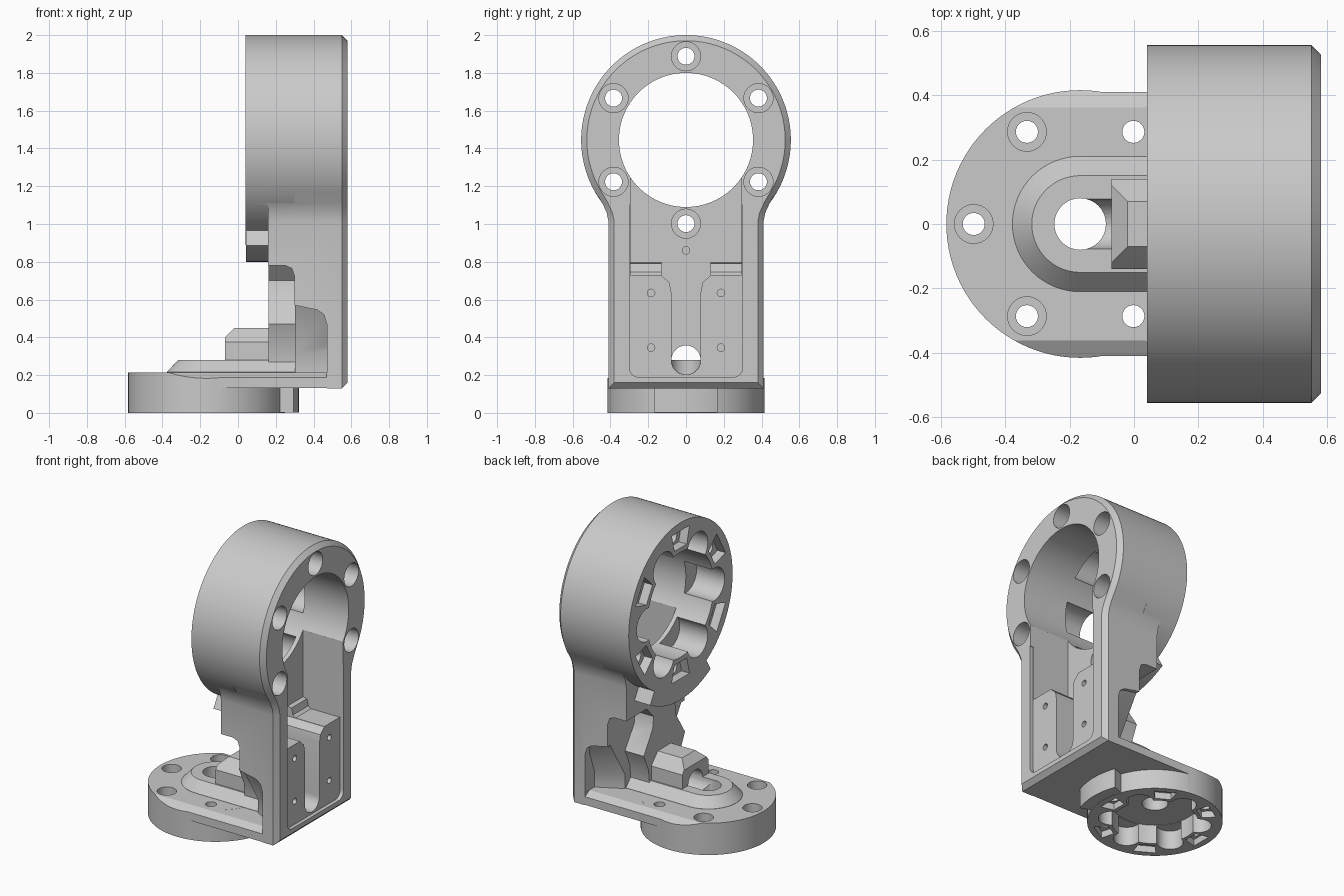
import bpy, bmesh
from math import cos, sin, radians

if "Cube" in bpy.data.objects:
    bpy.data.objects.remove(bpy.data.objects["Cube"])

metal = bpy.data.materials.new("plain grey metal")
metal.use_nodes = True
GREY = (0.59, 0.59, 0.59, 1)
metal.diffuse_color = GREY
metal.node_tree.nodes["Principled BSDF"].inputs["Base Color"].default_value = GREY


def loft(name, loops, levels, axis):
    """Closed solid through matching 2D loops placed at levels along an axis."""
    place = {"x": lambda p, t: (t, p[0], p[1]),
             "y": lambda p, t: (p[0], t, p[1]),
             "z": lambda p, t: (p[0], p[1], t)}[axis]
    bm = bmesh.new()
    rows = [[bm.verts.new(place(p, t)) for p in loop] for loop, t in zip(loops, levels)]
    n = len(rows[0])
    for a, b in zip(rows, rows[1:]):
        for i in range(n):
            j = (i + 1) % n
            bm.faces.new((a[i], a[j], b[j], b[i]))
    bm.faces.new(rows[0])
    bm.faces.new(rows[-1])
    bmesh.ops.recalc_face_normals(bm, faces=bm.faces)
    mesh = bpy.data.meshes.new(name)
    bm.to_mesh(mesh)
    bm.free()
    mesh.materials.append(metal)
    obj = bpy.data.objects.new(name, mesh)
    bpy.context.collection.objects.link(obj)
    return obj


def prism(name, pts, a, b, axis):
    return loft(name, [pts, pts], [a, b], axis)


def arc(c, r, start, end, n):
    return [(c[0] + r * cos(radians(start + (end - start) * i / n)),
             c[1] + r * sin(radians(start + (end - start) * i / n))) for i in range(n + 1)]


def circle(c, r, n=64):
    return arc(c, r, 0, 360, n)[:-1]


def stadium(r, end):
    return arc(HUB, r, 90, 270, 32) + [(end, -r), (end, r)]


def mirrored(half):
    """Symmetric outline from its right half, listed bottom to top."""
    return half + [(-y, z) for y, z in reversed(half)]


def combine(body, other, operation):
    mod = body.modifiers.new("join", "BOOLEAN")
    mod.operation, mod.solver, mod.object = operation, "EXACT", other
    bpy.context.view_layer.objects.active = body
    bpy.ops.object.modifier_apply(modifier=mod.name)
    bpy.data.objects.remove(other)


def add(other):
    combine(bracket, other, "UNION")


def cut(other):
    combine(bracket, other, "DIFFERENCE")


RING = (0, 1.445)     # y, z centre of the upper ring
HUB = (-0.167, 0)     # x, y centre of the lower flange


# Upright plate whose outline flows into the ring, with a chamfered outer face
def outline(d):
    w, r = 0.41 - d, 0.555 - d
    neck = [(w, 1.01), (w + 0.01, 1.06), (w + 0.035, 1.115)]
    return ([(-w, 0.13 + d), (w, 0.13 + d)] + neck
            + arc(RING, r, -29, 209, 119) + [(-y, z) for y, z in reversed(neck)])


bracket = loft("bracket_body", [outline(0), outline(0), outline(0.03)],
               [0.16, 0.55, 0.58], "x")

# Undercut behind the upright
cut(prism("undercut", [(0.1, 0.05), (0.47, 0.05), (0.47, 0.47), (0.455, 0.52), (0.42, 0.545),
                       (0.30, 0.57), (0.30, 0.72), (0.285, 0.765), (0.25, 0.78), (0.1, 0.78)],
          -0.7, 0.7, "y"))

# Ring collar, sharing the facets of the upright, and its locating key
add(prism("ring_collar", arc(RING, 0.555, 1, 361, 180)[:-1], 0.04, 0.3, "x"))
add(prism("ring_key", arc(RING, 0.645, -120, -60, 16) + arc(RING, 0.5, -60, -120, 16),
          0.042, 0.2, "x"))

# Lower flange, its key, and the slab reaching under the upright
add(prism("flange", circle(HUB, 0.415, 96), 0, 0.215, "z"))
add(prism("flange_key", arc(HUB, 0.49, -20, 20, 12) + arc(HUB, 0.36, 20, -20, 12),
          0.002, 0.15, "z"))
add(prism("slab", stadium(0.409, 0.5), 0.132, 0.2145, "z"))
for side in (-1, 1):
    slope = [(0.36, 0.216), (0.43, 0.174), (0.43, 0.3), (0.36, 0.3)]
    cut(prism("edge_slope", [(side * y, z) for y, z in slope], -0.7, 0.469, "x"))

# Raised boss, waisted central rib with flared roots, and the cable hood
add(loft("boss", [stadium(0.21, 0.4), stadium(0.21, 0.4), stadium(0.15, 0.4)],
         [0.17, 0.216, 0.28], "z"))
add(prism("rib", mirrored([(0.15, 0.18), (0.17, 0.36), (0.22, 0.47), (0.125, 0.62),
                           (0.115, 0.70), (0.20, 0.79)]), 0.162, 0.32, "x"))
add(loft("rib_root", [mirrored([(0.22, 0.18), (0.22, 0.31), (0.40, 0.60), (0.40, 0.72)]),
                      mirrored([(0.32, 0.18), (0.32, 0.33), (0.40, 0.54), (0.40, 0.72)])],
         [0.302, 0.49], "x"))


def hood(top, crown):
    return mirrored([(0.14, 0.18), (0.14, 0.375), (crown, top)])


add(loft("hood", [hood(0.40, 0.12), hood(0.45, 0.07), hood(0.45, 0.07)],
         [-0.07, -0.02, 0.25], "x"))

# Main bore, deep pocket below it, shallow panel and cable slot
cut(prism("bore", circle(RING, 0.355, 96), -0.1, 0.7, "x"))
cut(prism("deep_pocket", [(0.7, 0.73), (0.34, 0.73), (0.32, 0.745), (0.31, 0.79),
                          (0.28, 0.795), (0.28, 1.25), (0.7, 1.25)], -0.295, 0.295, "y"))
cut(prism("panel", mirrored(arc((0.25, 0.24), 0.05, -90, 0, 8) + [(0.3, 1.1)]),
          0.555, 0.75, "x"))
cut(prism("slot", mirrored(arc((0, 0.28), 0.078, -80, 0, 8)
                           + [(0.078, 0.64), (0.088, 0.69), (0.13, 0.728), (0.13, 0.80)]),
          0.28, 0.7, "x"))
cut(prism("tunnel", circle((0, 0.28), 0.077, 32), -0.16, 0.4, "x"))
cut(prism("hub_hole", circle(HUB, 0.08, 32), 0.05, 0.5, "z"))
cut(prism("hub_bore", circle(HUB, 0.265), -0.1, 0.13, "z"))


# Bolt holes, seat pockets and scallops, shared by the ring and the flange
def bolt_face(centre, k, axis, face, depth, first):
    for i in range(6):
        a = first + 60 * i
        c, s = cos(radians(a)), sin(radians(a))

        def at(r, t):
            return (centre[0] + k * (r * c - t * s), centre[1] + k * (r * s + t * c))
        # Tapered seat pocket with a through hole
        seat = [at(0.385, -0.065), at(0.385, 0.065), at(0.50, 0.095), at(0.50, -0.095)]
        cut(prism("seat", seat, face - 0.1, face + 0.06 * k, axis))
        top = 0.7 if axis == "x" else 0.24
        cut(prism("bolt_hole", circle(at(0.443, 0), 0.042 * k + 0.003, 24), face, top, axis))
        # Scallop halfway to the next bolt
        b = radians(a + 30)
        mid = (centre[0] + k * 0.36 * cos(b), centre[1] + k * 0.36 * sin(b))
        cut(prism("scallop", circle(mid, 0.11 * k, 32), face - 0.1, face + depth, axis))
        # Counterbore on the far side
        if axis == "x":
            low = 0.25 if i == 3 else 0.32
            cut(prism("counterbore", circle(at(0.443, 0), 0.077, 32), low, 0.75, axis))
        elif c < -0.4:
            cut(prism("counterbore", circle(at(0.443, 0), 0.06, 32), 0.12, 0.3, axis))


bolt_face(RING, 1, "x", 0.04, 0.21, 90)
bolt_face(HUB, 0.745, "z", 0, 0.128, 0)

# Small screw holes in the panel and the pocket floor
for y in (-0.185, 0.185):
    for z in (0.345, 0.635):
        cut(prism("screw_hole", circle((y, z), 0.02, 16), 0.5, 0.7, "x"))
cut(prism("screw_hole", circle((0, 0.86), 0.02, 16), 0.22, 0.7, "x"))

# Smooth curved walls while keeping machined edges crisp
bpy.ops.object.select_all(action="DESELECT")
bracket.select_set(True)
bpy.context.view_layer.objects.active = bracket
bpy.ops.object.shade_smooth_by_angle(angle=radians(30))
